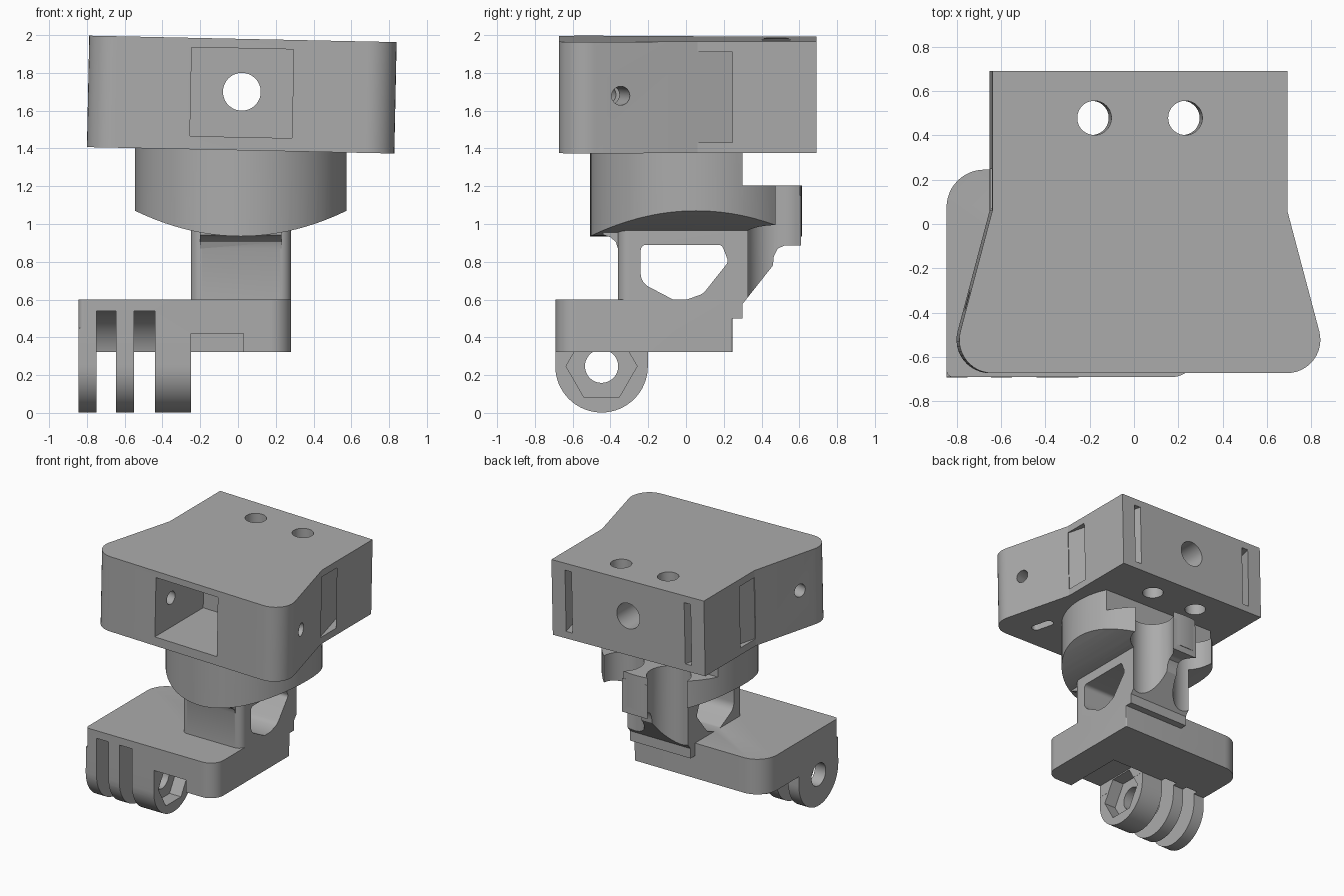
import bpy, bmesh, math
from mathutils import Matrix, Vector

cube = bpy.data.objects.get("Cube")
if cube:
    bpy.data.objects.remove(cube, do_unlink=True)

grey = bpy.data.materials.new("plain grey")
grey.use_nodes = True
GREY = (0.41, 0.41, 0.41, 1)
grey.diffuse_color = GREY
grey.node_tree.nodes["Principled BSDF"].inputs["Base Color"].default_value = GREY


def circle(cx, cy, r, n=64, turn=0.0):
    return [(cx + r * math.cos(turn + math.tau * i / n),
             cy + r * math.sin(turn + math.tau * i / n)) for i in range(n)]


def rect(u0, u1, v0, v1):
    return [(u0, v0), (u1, v0), (u1, v1), (u0, v1)]


def fillet(corners, steps=12):
    """Outline from (u, v, radius) corners; radius 0 keeps a sharp corner."""
    out = []
    for i, (u, v, r) in enumerate(corners):
        p = Vector((u, v))
        if r == 0:
            out.append((u, v))
            continue
        a = (Vector(corners[i - 1][:2]) - p).normalized()
        b = (Vector(corners[(i + 1) % len(corners)][:2]) - p).normalized()
        half = a.angle(b) / 2
        centre = p + (a + b).normalized() * (r / math.sin(half))
        start = p + a * (r / math.tan(half)) - centre
        end = p + b * (r / math.tan(half)) - centre
        sweep = -start.angle_signed(end)
        for k in range(steps + 1):
            q = centre + Matrix.Rotation(sweep * k / steps, 2) @ start
            out.append((q.x, q.y))
    return out


def prism(name, outline, axis, lo, hi, matrix=None):
    """Extrude an outline along x (u=y, v=z), y (u=x, v=z) or z (u=x, v=y)."""
    place = {"x": lambda u, v, w: (w, u, v),
             "y": lambda u, v, w: (u, w, v),
             "z": lambda u, v, w: (u, v, w)}[axis]
    bm = bmesh.new()
    rings = [[bm.verts.new(place(u, v, w)) for u, v in outline] for w in (lo, hi)]
    bm.faces.new(rings[0])
    bm.faces.new(rings[1])
    n = len(outline)
    for i in range(n):
        j = (i + 1) % n
        bm.faces.new((rings[0][i], rings[0][j], rings[1][j], rings[1][i]))
    bmesh.ops.recalc_face_normals(bm, faces=bm.faces)
    mesh = bpy.data.meshes.new(name)
    bm.to_mesh(mesh)
    bm.free()
    if matrix:
        mesh.transform(matrix)
    mesh.materials.append(grey)
    ob = bpy.data.objects.new(name, mesh)
    bpy.context.collection.objects.link(ob)
    return ob


def combine(body, operation, *others):
    bpy.context.view_layer.objects.active = body
    for other in others:
        mod = body.modifiers.new("combine", "BOOLEAN")
        mod.operation, mod.solver, mod.object = operation, "EXACT", other
        bpy.ops.object.modifier_apply(modifier=mod.name)
        bpy.data.objects.remove(other, do_unlink=True)


def smooth(ob):
    bpy.ops.object.select_all(action="DESELECT")
    ob.select_set(True)
    bpy.context.view_layer.objects.active = ob
    bpy.ops.object.shade_smooth_by_angle(angle=math.radians(25))


# Housing block, modelled around its own centre and tilted at the end
HALF_H, BACK_X, SLOPE, BEND_Y = 0.295, 0.665, 0.265, 0.06
FRONT_Y, BACK_Y = -0.672, 0.69
front_x = BACK_X + SLOPE * (BEND_Y - FRONT_Y)
block = prism("housing_block", fillet([
    (-front_x, FRONT_Y, 0.15), (front_x, FRONT_Y, 0.15), (BACK_X, BEND_Y, 0),
    (BACK_X, BACK_Y, 0), (-BACK_X, BACK_Y, 0), (-BACK_X, BEND_Y, 0)]),
    "z", -HALF_H, HALF_H)

# Front pocket and the bore leading to the back
combine(block, "DIFFERENCE",
        prism("pocket", rect(-0.27, 0.27, -0.225, 0.245), "y", -0.8, -0.07),
        prism("bore", circle(0, 0.015, 0.1), "y", -0.2, 0.8))

wall_angle = math.atan(SLOPE)
for side in (-1, 1):
    # Vertical screw holes
    combine(block, "DIFFERENCE", prism("screw_hole", circle(side * 0.205, 0.478, 0.077), "z", -1, 1))
    mirror = Matrix.Diagonal((side, 1, 1, 1))
    # Strap slot continuing the sloping wall through to the back
    at_bend = mirror @ Matrix.Translation((BACK_X, BEND_Y, 0)) @ Matrix.Rotation(wall_angle, 4, "Z")
    slot = prism("strap_slot", rect(-0.006, 0.048, 0.0, 0.9), "z", -0.24, 0.24, at_bend)
    # Cross hole square to the sloping wall, with its nut slot from below
    at_hole = mirror @ Matrix.Translation((0.775, -0.345, 0)) @ Matrix.Rotation(wall_angle, 4, "Z")
    hole = prism("cross_hole", circle(0, 0.01, 0.05, 32), "x", -0.56, 0.2, at_hole)
    nut = prism("nut_slot", fillet([(-0.29, -0.09, 0.03), (-0.22, -0.09, 0.03),
                                    (-0.22, 0.09, 0.03), (-0.29, 0.09, 0.03)], 5),
                "z", -0.4, 0.1, at_hole)
    for cutter in (slot, hole, nut):
        if side < 0:
            cutter.data.flip_normals()
        combine(block, "DIFFERENCE", cutter)
block.data.transform(Matrix.Translation((0.02, 0, 1.685)) @ Matrix.Rotation(math.radians(1.2), 4, "Y"))
smooth(block)

# Round collar with an arched underside and a cut-back upper half
CX, CY, R = 0.015, 0.053, 0.56
collar = prism("collar_and_neck", circle(CX, CY, R, 96), "z", 0.8, 1.42)
arch = [(CX + x / 20, 0.935 + 0.135 * (x / 20 / R) ** 2) for x in range(-14, 15)]
combine(collar, "DIFFERENCE",
        prism("underside", [(-0.8, 0.5), (0.8, 0.5)] + arch[::-1], "y", -1, 1),
        prism("step", rect(-1, 1, 0.3, 1), "z", 1.205, 1.6))

# Neck column, front flare and rear brace
NECK = (-0.25, 0.28)
neck = prism("neck", fillet([(NECK[0], -0.36, 0.06), (NECK[1], -0.36, 0.06),
                             (NECK[1], 0.3, 0), (NECK[0], 0.3, 0)]), "z", 0.5, 1.1)
flare = prism("flare", [(-0.3, 0.85), (-0.36, 0.87), (-0.372, 0.905), (-0.4, 0.93),
                        (-0.44, 0.943), (-0.44, 1.0), (-0.3, 1.0)],
              "x", NECK[0] + 0.05, NECK[1] - 0.05)
brace = prism("brace", [(0.1, 0.4), (0.243, 0.4), (0.243, 0.505), (0.46, 0.78), (0.465, 0.83),
                        (0.485, 0.87), (0.52, 0.885), (0.608, 0.885), (0.608, 1.15), (0.1, 1.15)],
              "x", NECK[0] + 0.001, NECK[1] - 0.001)
combine(collar, "UNION", neck, flare, brace)

# Side window through the neck and the two rear screwdriver grooves
combine(collar, "DIFFERENCE",
        prism("window", fillet([(-0.24, 0.89, 0.03), (0.19, 0.89, 0.03), (0.225, 0.8, 0.03),
                                (0.09, 0.63, 0.08), (-0.04, 0.585, 0.1), (-0.24, 0.69, 0.08)], 6),
              "x", -1, 1),
        *[prism("groove", circle(0.02 + s * 0.205, 0.478, 0.16), "z", 0.3, 1.3) for s in (-1, 1)])

# Base plate with the knuckle below it
L, AY, AZ = -0.845, -0.447, 0.247
base = prism("base_plate", fillet([(L, -0.69, 0.03), (NECK[1], -0.69, 0.11),
                                   (NECK[1], 0.245, 0.01), (L, 0.245, 0.17)]), "z", 0.323, 0.6)
knuckle = prism("knuckle", [(AY + 0.2445, 0.45), (AY - 0.2425, 0.45)] +
                [(AY - 0.245 * math.cos(t * math.pi / 32), AZ - 0.245 * math.sin(t * math.pi / 32))
                 for t in range(33)], "x", L + 0.001, -0.25)
combine(base, "DIFFERENCE", prism("nut_clearance", rect(-0.249, 0.03, -0.8, -0.2), "z", 0.2, 0.42))
combine(base, "UNION", knuckle)
for x0, x1 in ((-0.75, -0.645), (-0.55, -0.44)):
    combine(base, "DIFFERENCE",
            prism("gap", circle(AY, AZ, 0.293), "x", x0, x1),
            prism("gap_front", rect(-0.9, AY, -0.1, 0.54), "x", x0, x1))
combine(base, "DIFFERENCE",
        prism("pin_hole", circle(AY, AZ, 0.088, 48), "x", -1, -0.1),
        prism("hex_pocket", circle(AY, AZ, 0.188, 6), "x", -0.35, -0.1))
combine(collar, "UNION", base)
smooth(collar)
